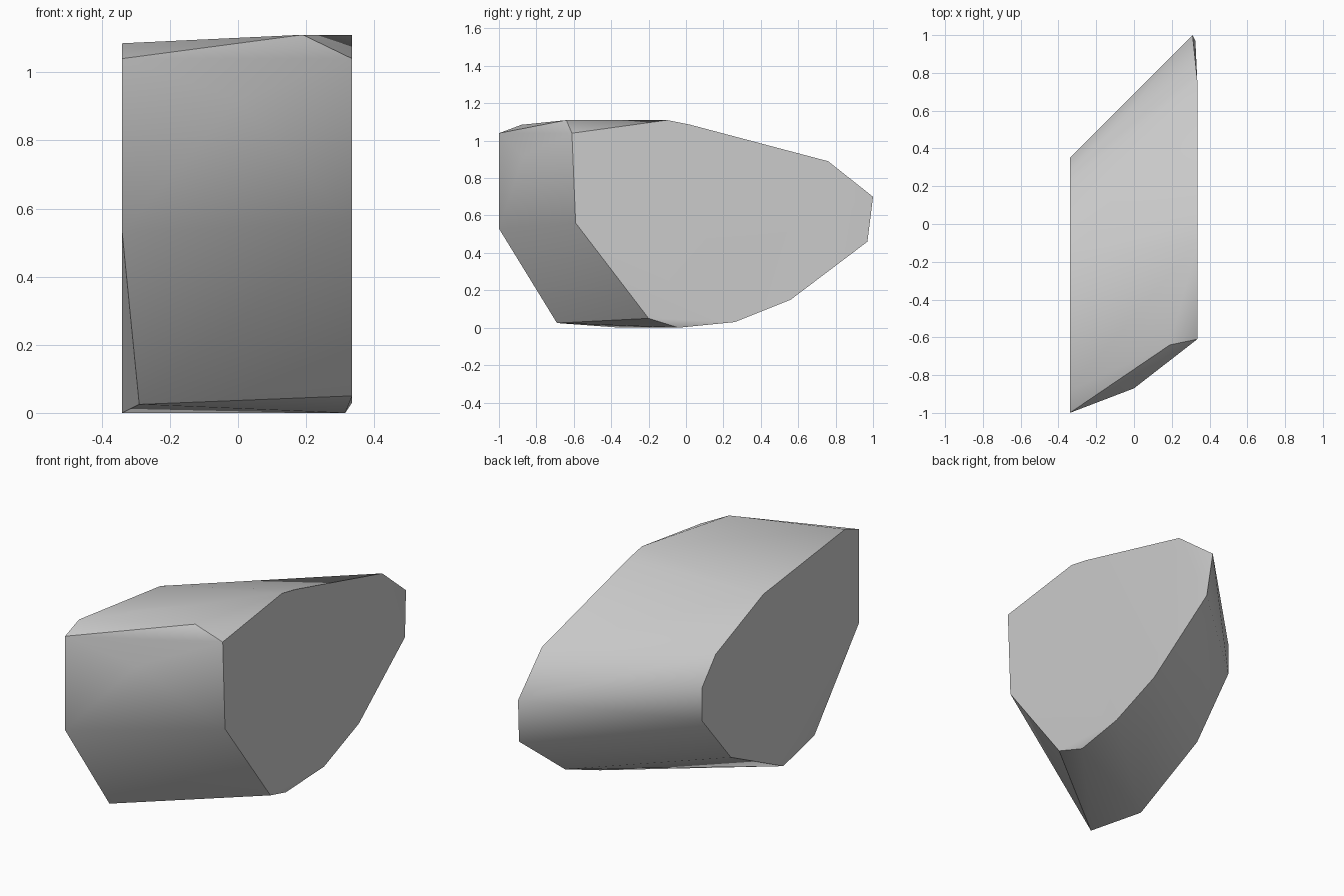
import bpy
import bmesh

cube = bpy.data.objects.get("Cube")
if cube:
    bpy.data.objects.remove(cube, do_unlink=True)

# Plain grey stone
stone_grey = bpy.data.materials.new("stone grey")
stone_grey.use_nodes = True
colour = (0.6, 0.6, 0.6, 1)
stone_grey.diffuse_color = colour
stone_grey.node_tree.nodes["Principled BSDF"].inputs["Base Color"].default_value = colour

# Outlines (y, z) of the two flat cut sides
LEFT_X, RIGHT_X = 0.335, -0.34
left_side = [(-0.61, 1.04), (-0.1, 1.11), (0.02, 1.086), (0.76, 0.89), (0.56, 0.15),
             (0.26, 0.03), (-0.2, 0.05), (-0.59, 0.56)]
right_side = [(-1, 1.04), (-0.88, 1.085), (-0.18, 1.0), (0.23, 0.83), (0.35, 0.69),
              (0.35, 0.515), (0.1, 0.22), (-0.35, 0), (-1, 0.53)]

# Chipped corners between the two sides
chips = [(0.19, -0.64, 1.11), (0, -0.87, 0.92), (0.31, 1, 0.7), (0.325, 0.97, 0.46),
         (0.315, -0.04, 0), (-0.29, -0.69, 0.025)]

# Stone body wrapped round all corners
bm = bmesh.new()
for x, outline in ((LEFT_X, left_side), (RIGHT_X, right_side)):
    for y, z in outline:
        bm.verts.new((x, y, z))
for corner in chips:
    bm.verts.new(corner)
hull = bmesh.ops.convex_hull(bm, input=bm.verts)
spare = [v for v in bm.verts if not v.link_faces]
bmesh.ops.delete(bm, geom=spare, context="VERTS")
bmesh.ops.dissolve_limit(bm, angle_limit=0.01, verts=bm.verts, edges=bm.edges)
bmesh.ops.recalc_face_normals(bm, faces=bm.faces)

mesh = bpy.data.meshes.new("stone_block")
bm.to_mesh(mesh)
bm.free()
mesh.materials.append(stone_grey)
stone = bpy.data.objects.new("stone_block", mesh)
bpy.context.collection.objects.link(stone)

# Soft shading with crisp cut edges
bpy.ops.object.select_all(action="DESELECT")
stone.select_set(True)
bpy.context.view_layer.objects.active = stone
bpy.ops.object.shade_smooth_by_angle(angle=0.6)
